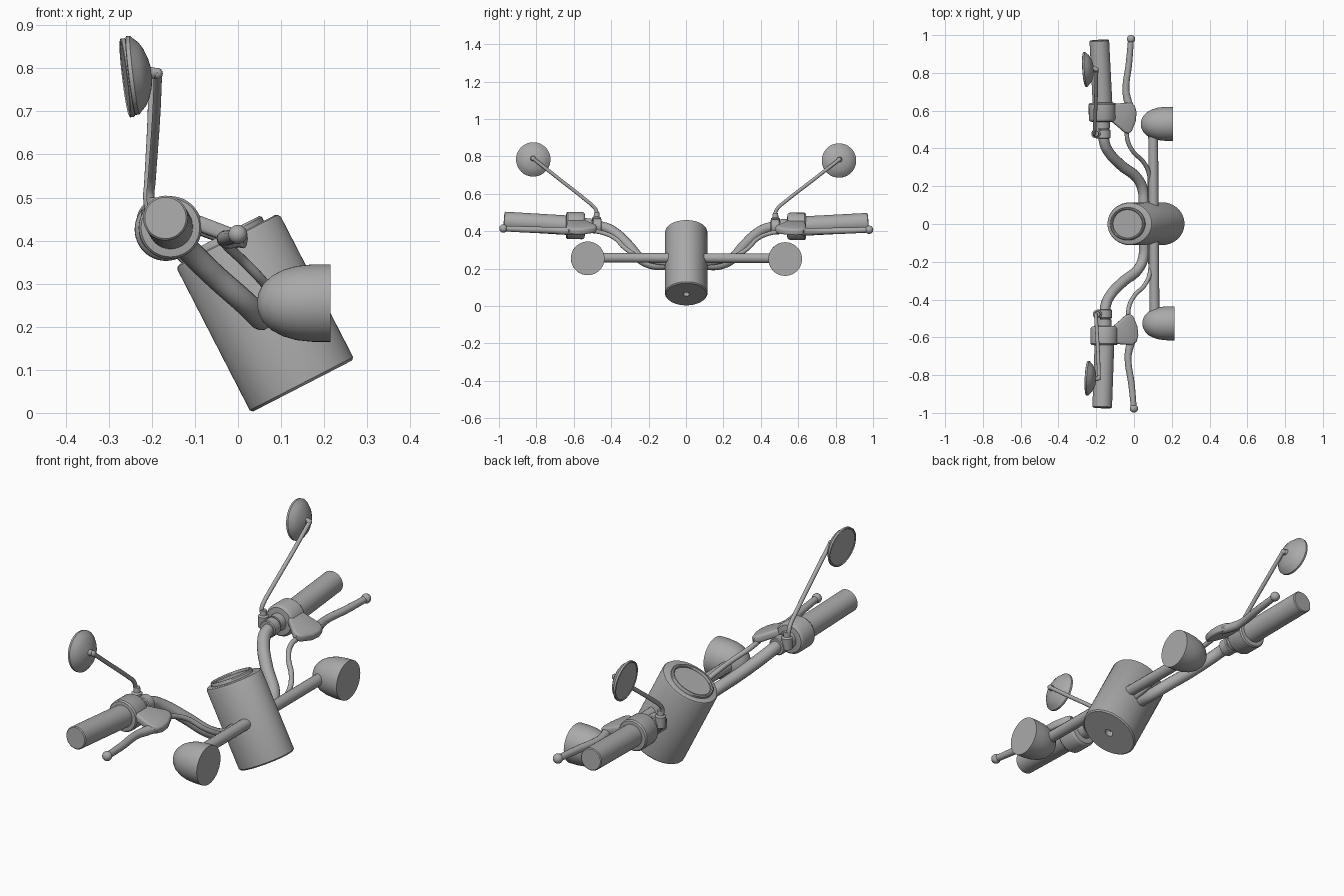
import bpy, bmesh, math
from mathutils import Vector, Matrix

if "Cube" in bpy.data.objects:
    bpy.data.objects.remove(bpy.data.objects["Cube"], do_unlink=True)

GREY = (0.4, 0.4, 0.4, 1)
mat = bpy.data.materials.new("plain grey")
mat.use_nodes = True
mat.diffuse_color = GREY
mat.node_tree.nodes["Principled BSDF"].inputs["Base Color"].default_value = GREY

# slight yaw and roll shared by the whole assembly
LEAN = Matrix.Rotation(math.radians(0.45), 4, 'Z') @ Matrix.Rotation(math.radians(-0.2), 4, 'X')


def finish(ob, angle=35):
    ob.data.materials.clear()
    ob.data.materials.append(mat)
    ob.data.transform(LEAN)
    bpy.ops.object.select_all(action='DESELECT')
    ob.select_set(True)
    bpy.context.view_layer.objects.active = ob
    bpy.ops.object.shade_smooth_by_angle(angle=math.radians(angle))
    return ob


def add_mesh(name, bm):
    bmesh.ops.recalc_face_normals(bm, faces=bm.faces)
    me = bpy.data.meshes.new(name)
    bm.to_mesh(me)
    bm.free()
    ob = bpy.data.objects.new(name, me)
    bpy.context.collection.objects.link(ob)
    return finish(ob)


def lathe(name, profile, origin, axis, squash=1.0, n=48):
    """Revolve (radius, height) pairs about an axis; squash scales the y radius."""
    w = Vector(axis).normalized()
    ref = Vector((1, 0, 0)) if abs(w.y) > 0.7 else Vector((0, 1, 0))
    u = (ref - w * ref.dot(w)).normalized()
    v = w.cross(u)
    bm = bmesh.new()
    rings = []
    for r, h in profile:
        ring = []
        for i in range(n):
            a = math.tau * i / n
            p = u * math.cos(a) * r * squash + v * math.sin(a) * r + w * h
            ring.append(bm.verts.new(Vector(origin) + p))
        rings.append(ring)
    for a, b in zip(rings, rings[1:]):
        for i in range(n):
            j = (i + 1) % n
            bm.faces.new((a[i], a[j], b[j], b[i]))
    bmesh.ops.remove_doubles(bm, verts=bm.verts, dist=1e-5)
    return add_mesh(name, bm)


def tube(name, points, radius, scales=None):
    cu = bpy.data.curves.new(name, 'CURVE')
    cu.dimensions = '3D'
    cu.bevel_depth = radius
    cu.bevel_resolution = 5
    cu.resolution_u = 10
    cu.use_fill_caps = True
    sp = cu.splines.new('BEZIER')
    sp.bezier_points.add(len(points) - 1)
    for i, p in enumerate(points):
        bp = sp.bezier_points[i]
        bp.co = p
        bp.handle_left_type = bp.handle_right_type = 'AUTO'
        bp.radius = scales[i] if scales else 1
    ob = bpy.data.objects.new(name, cu)
    bpy.context.collection.objects.link(ob)
    bpy.ops.object.select_all(action='DESELECT')
    ob.select_set(True)
    bpy.context.view_layer.objects.active = ob
    bpy.ops.object.convert(target='MESH')
    return finish(bpy.context.view_layer.objects.active, 50)


def ball(name, centre, r):
    prof = [(r * math.sin(math.pi * i / 12), -r * math.cos(math.pi * i / 12)) for i in range(13)]
    return lathe(name, prof, centre, (0, 0, 1), n=24)


# central canister with a bezel on top and a small hole underneath
lathe("canister",
      [(0, 0.03), (0.02, 0.03), (0.02, 0), (0.129, 0), (0.135, 0.006),
       (0.135, 0.372), (0.131, 0.379), (0.124, 0.382), (0, 0.382)],
      (0.15, 0, 0.0625), (-0.175, 0, 0.34), 0.84, 64)
lathe("gauge_bezel",
      [(0.102, -0.005), (0.102, 0.009), (0.098, 0.014), (0.092, 0.014),
       (0.088, 0.009), (0.088, 0.003), (0, 0.003)],
      (-0.031, 0, 0.4), (-0.175, 0, 0.34), 0.85, 64)

# handlebar and lamp bar run straight through the canister
half = [(-0.16, 0.6, 0.428), (-0.157, 0.5, 0.427), (-0.153, 0.43, 0.417), (-0.13, 0.38, 0.39),
        (-0.065, 0.31, 0.325), (0.02, 0.24, 0.25), (0.048, 0.18, 0.223), (0.053, 0.1, 0.22)]
tube("handlebar", half + [(x, -y, z) for x, y, z in reversed(half)], 0.028)
tube("lamp_bar", [(0.105, -0.5, 0.257), (0.105, 0.5, 0.257)], 0.026)

for side, s in (("left", 1), ("right", -1)):
    def P(x, y, z):
        return (x, y * s, z)

    # grip and switch housing
    bar_axis = P(-0.016, 0.37, 0.021)
    lathe(side + "_grip", [(0, 0), (0.052, 0), (0.052, 0.37), (0.048, 0.374), (0, 0.374)],
          P(-0.16, 0.6, 0.428), bar_axis)
    lathe(side + "_switch_housing",
          [(0, 0), (0.038, 0), (0.04, 0.035), (0.064, 0.037), (0.07, 0.043),
           (0.073, 0.05), (0.073, 0.128), (0.068, 0.135), (0.052, 0.137), (0, 0.137)],
          P(-0.162, 0.505, 0.428), (0, s, 0))

    # mirror clamp with its boss
    lathe(side + "_mirror_clamp",
          [(0, 0), (0.036, 0), (0.04, 0.004), (0.04, 0.044), (0.036, 0.048), (0, 0.048)],
          P(-0.16, 0.452, 0.425), (0, s, 0))
    lathe(side + "_mirror_boss",
          [(0, 0), (0.024, 0), (0.024, 0.05), (0.016, 0.056), (0.014, 0.078), (0, 0.078)],
          P(-0.198, 0.478, 0.42), (0, 0, 1), n=24)

    # mirror stalk and head
    tube(side + "_mirror_stalk",
         [P(-0.204, 0.478, 0.47), P(-0.207, 0.479, 0.505), P(-0.205, 0.495, 0.53),
          P(-0.203, 0.53, 0.56), P(-0.195, 0.7, 0.693), P(-0.192, 0.817, 0.785)], 0.0095)
    ball(side + "_mirror_joint", P(-0.194, 0.817, 0.785), 0.013)
    lathe(side + "_mirror",
          [(0, 0.003), (0.084, 0.003), (0.087, 0), (0.092, 0.002), (0.092, 0.011), (0.086, 0.016),
           (0.075, 0.028), (0.058, 0.038), (0.035, 0.046), (0.014, 0.05), (0.01, 0.064), (0, 0.064)],
          P(-0.257, 0.817, 0.78), P(0.18, 0.01, 0.022))

    # lever with a ball tip
    tube(side + "_lever",
         [P(-0.008, 0.98, 0.411), P(-0.02, 0.85, 0.406), P(-0.037, 0.71, 0.402),
          P(-0.03, 0.66, 0.4), P(-0.01, 0.6, 0.402)], 0.018, [0.85, 0.95, 1, 1.15, 1.2])
    ball(side + "_lever_tip", P(-0.008, 0.978, 0.411), 0.022)

    # sloping lever bracket: rounded outline, thickened
    outline = [(-0.115, 0.635), (-0.02, 0.642), (0.005, 0.625), (0.014, 0.59), (0.01, 0.545),
               (-0.012, 0.49), (-0.03, 0.477), (-0.05, 0.483), (-0.08, 0.51), (-0.115, 0.54)]
    bm = bmesh.new()
    base = bm.faces.new([bm.verts.new(P(x, y, 0.382 - 0.38 * x)) for x, y in outline])
    ext = bmesh.ops.extrude_face_region(bm, geom=[base])
    top = [v for v in ext["geom"] if isinstance(v, bmesh.types.BMVert)]
    bmesh.ops.translate(bm, verts=top, vec=(0.006, 0, 0.036))
    rims = [e for e in bm.edges if abs(e.verts[0].co.y - e.verts[1].co.y) > 0.003]
    bmesh.ops.bevel(bm, geom=rims, offset=0.011, segments=3, affect='EDGES', profile=0.5)
    add_mesh(side + "_lever_bracket", bm)

    # cable from bracket down to the canister
    tube(side + "_cable",
         [P(-0.035, 0.5, 0.4), P(-0.03, 0.44, 0.388), P(0.0, 0.38, 0.36), P(0.05, 0.33, 0.31),
          P(0.08, 0.27, 0.272), P(0.085, 0.19, 0.24), P(0.08, 0.08, 0.225)], 0.0115)

    # dome-backed lamp with a flat lens
    lathe(side + "_lamp",
          [(0, 0), (0.022, 0.003), (0.044, 0.014), (0.063, 0.034), (0.077, 0.06),
           (0.086, 0.092), (0.09, 0.13), (0.09, 0.17), (0, 0.17)],
          P(0.04, 0.528, 0.253), (1, 0, 0))
